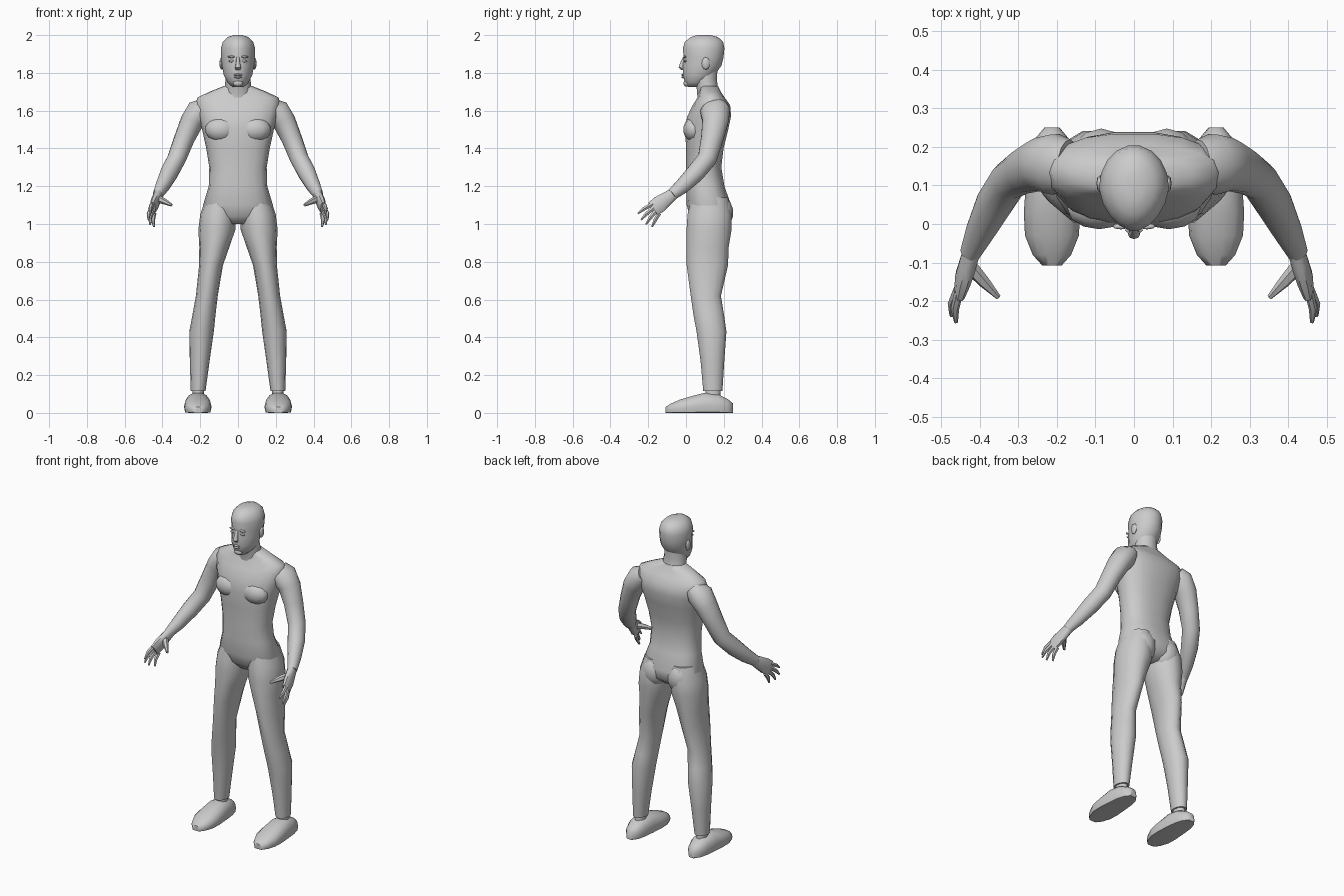
import bpy, bmesh, math
from mathutils import Vector

skin = bpy.data.materials.new("plain_grey")
skin.diffuse_color = (0.6, 0.6, 0.6, 1)


def finish(name, bm, angle=50):
    bmesh.ops.recalc_face_normals(bm, faces=bm.faces)
    mesh = bpy.data.meshes.new(name)
    bm.to_mesh(mesh)
    bm.free()
    mesh.materials.append(skin)
    ob = bpy.data.objects.new(name, mesh)
    bpy.context.collection.objects.link(ob)
    bpy.ops.object.select_all(action='DESELECT')
    ob.select_set(True)
    bpy.context.view_layer.objects.active = ob
    bpy.ops.object.shade_smooth_by_angle(angle=math.radians(angle))
    return ob


def loft(name, rings, sides=14, axis=None, power=2.0, mirror=1, floor=False):
    """Skin oval rings (x, y, z, half width, half depth); axis None follows the path."""
    bm = bmesh.new()
    centres = [Vector(r[:3]) for r in rings]
    loops = []
    for i, r in enumerate(rings):
        d = Vector(axis) if axis else centres[min(i + 1, len(rings) - 1)] - centres[max(i - 1, 0)]
        d.normalize()
        side = Vector((1, 0, 0))
        side = (side - d * side.dot(d)).normalized()
        wide = d.cross(side)
        loop = []
        for k in range(sides):
            a = 2 * math.pi * k / sides
            c, s = math.cos(a), math.sin(a)
            u = math.copysign(abs(c) ** (2 / power), c) * r[3]
            v = math.copysign(abs(s) ** (2 / power), s) * r[4]
            p = centres[i] + side * u + wide * v
            if floor:
                p.z = max(p.z, 0)
            p.x *= mirror
            loop.append(bm.verts.new(p))
        loops.append(loop)
    for a, b in zip(loops, loops[1:]):
        for k in range(sides):
            n = (k + 1) % sides
            bm.faces.new((a[k], a[n], b[n], b[k]))
    bm.faces.new(loops[0])
    bm.faces.new(loops[-1])
    return finish(name, bm)


def blob(name, centre, size, segs=12):
    """Stretched ball."""
    bm = bmesh.new()
    bmesh.ops.create_uvsphere(bm, u_segments=segs, v_segments=max(6, segs // 2 + 1), radius=1)
    for v in bm.verts:
        v.co = Vector([v.co[i] * size[i] + centre[i] for i in range(3)])
    return finish(name, bm, 70)


def upright(rows):
    """Rows (z, half width, front y, back y) to rings."""
    return [(0, (f + b) / 2, z, w, (b - f) / 2) for z, w, f, b in rows]


UP = (0, 0, 1)

# Torso, from crotch to collar
loft("torso", upright([
    (1.00, .05, .05, .19), (1.04, .165, .02, .235), (1.10, .185, .002, .24),
    (1.20, .155, .0, .205), (1.30, .152, .0, .188), (1.40, .168, .0, .20),
    (1.50, .19, -.008, .225), (1.57, .21, .005, .24), (1.63, .225, .035, .235),
    (1.67, .215, .06, .205), (1.70, .15, .07, .185), (1.73, .075, .075, .17)]),
    sides=18, axis=UP, power=2.4)

# Neck and head
loft("neck", upright([(1.66, .08, .06, .19), (1.72, .07, .055, .17), (1.77, .066, .035, .165),
                      (1.84, .066, .02, .17)]), axis=UP)
head = loft("head", upright([
    (1.725, .03, .01, .08), (1.75, .058, -.008, .12), (1.79, .078, -.018, .155),
    (1.84, .086, -.018, .19), (1.88, .089, -.014, .2), (1.93, .091, -.018, .205),
    (1.965, .08, -.008, .198), (1.99, .055, .025, .17), (2.0, .02, .06, .13)]),
    sides=18, axis=UP)
for v in head.data.vertices:  # narrower face than skull
    v.co.x *= 1 - .15 * max(0, min(1, (.09 - v.co.y) / .11))

# Nose and lips
loft("nose", [(0, -.008, 1.885, .008, .008), (0, -.02, 1.85, .011, .012),
              (0, -.026, 1.828, .016, .013), (0, -.016, 1.815, .012, .008)], sides=8, axis=UP)
blob("upper_lip", (0, -.016, 1.790, ), (.024, .009, .006), 8)
blob("lower_lip", (0, -.015, 1.777), (.02, .009, .006), 8)
blob("chin", (0, .004, 1.745), (.028, .018, .018), 10)

for s, tag in ((-1, "right"), (1, "left")):
    # Face details
    blob("eye_" + tag, (s * .034, -.004, 1.862), (.016, .007, .006), 8)
    blob("brow_" + tag, (s * .034, -.006, 1.885), (.022, .008, .006), 8)
    blob("ear_" + tag, (s * .088, .105, 1.85), (.010, .022, .033), 8)

    # Chest and seat muscles
    blob("chest_" + tag, (s * .09, .04, 1.50), (.085, .055, .065))
    blob("buttock_" + tag, (s * .085, .165, 1.06), (.085, .085, .10))

    # Leg
    loft("leg_" + tag, [
        (.09, .125, 1.14, .08, .10), (.105, .125, 1.05, .095, .12), (.112, .122, .97, .098, .122),
        (.125, .115, .88, .08, .114), (.143, .113, .78, .063, .112), (.165, .105, .62, .058, .082),
        (.18, .12, .52, .061, .083), (.193, .135, .43, .065, .081), (.203, .14, .27, .052, .064),
        (.211, .142, .115, .039, .052)], axis=UP, mirror=s)
    loft("ankle_" + tag, [(.211, .142, .14, .03, .04), (.211, .142, .05, .032, .045)],
         sides=10, axis=UP, mirror=s)

    # Foot with a flat sole
    foot = [(.25, .02, .05), (.22, .045, .075), (.17, .06, .1), (.10, .068, .108),
            (.03, .073, .09), (-.03, .07, .072), (-.08, .05, .05), (-.108, .025, .032)]
    loft("foot_" + tag, [(.213, y, h * .35, w, h * .65) for y, w, h in foot],
         axis=(0, 1, 0), power=2.3, mirror=s, floor=True)

    # Arm
    loft("arm_" + tag, [
        (.17, .15, 1.62, .05, .07), (.205, .155, 1.595, .07, .08), (.245, .155, 1.54, .062, .07),
        (.285, .138, 1.45, .054, .06), (.325, .112, 1.345, .050, .052),
        (.365, .05, 1.27, .048, .05), (.40, -.02, 1.20, .038, .041),
        (.425, -.075, 1.155, .027, .031)], mirror=s)

    # Hand
    loft("palm_" + tag, [
        (.418, -.06, 1.165, .024, .029), (.43, -.10, 1.135, .023, .038),
        (.443, -.14, 1.105, .022, .046), (.452, -.175, 1.08, .015, .043)],
        sides=10, mirror=s, power=2.4)
    fingers = [((.455, -.178, 1.105), (.462, -.255, 1.055)),
               ((.458, -.172, 1.085), (.474, -.238, 1.022)),
               ((.453, -.160, 1.068), (.465, -.212, .998)),
               ((.444, -.142, 1.056), (.445, -.180, .985))]
    for i, (a, b) in enumerate(fingers):
        a, b = Vector(a), Vector(b)
        mid = a.lerp(b, .55) + Vector((.006, 0, .004))
        loft("finger_%d_%s" % (i + 1, tag),
             [(*a, .012, .013), (*mid, .011, .011), (*b, .005, .005)], sides=6, mirror=s)
    loft("thumb_" + tag, [(.43, -.105, 1.135, .02, .022), (.39, -.15, 1.12, .016, .016),
                          (.352, -.19, 1.10, .007, .008)], sides=6, mirror=s)
